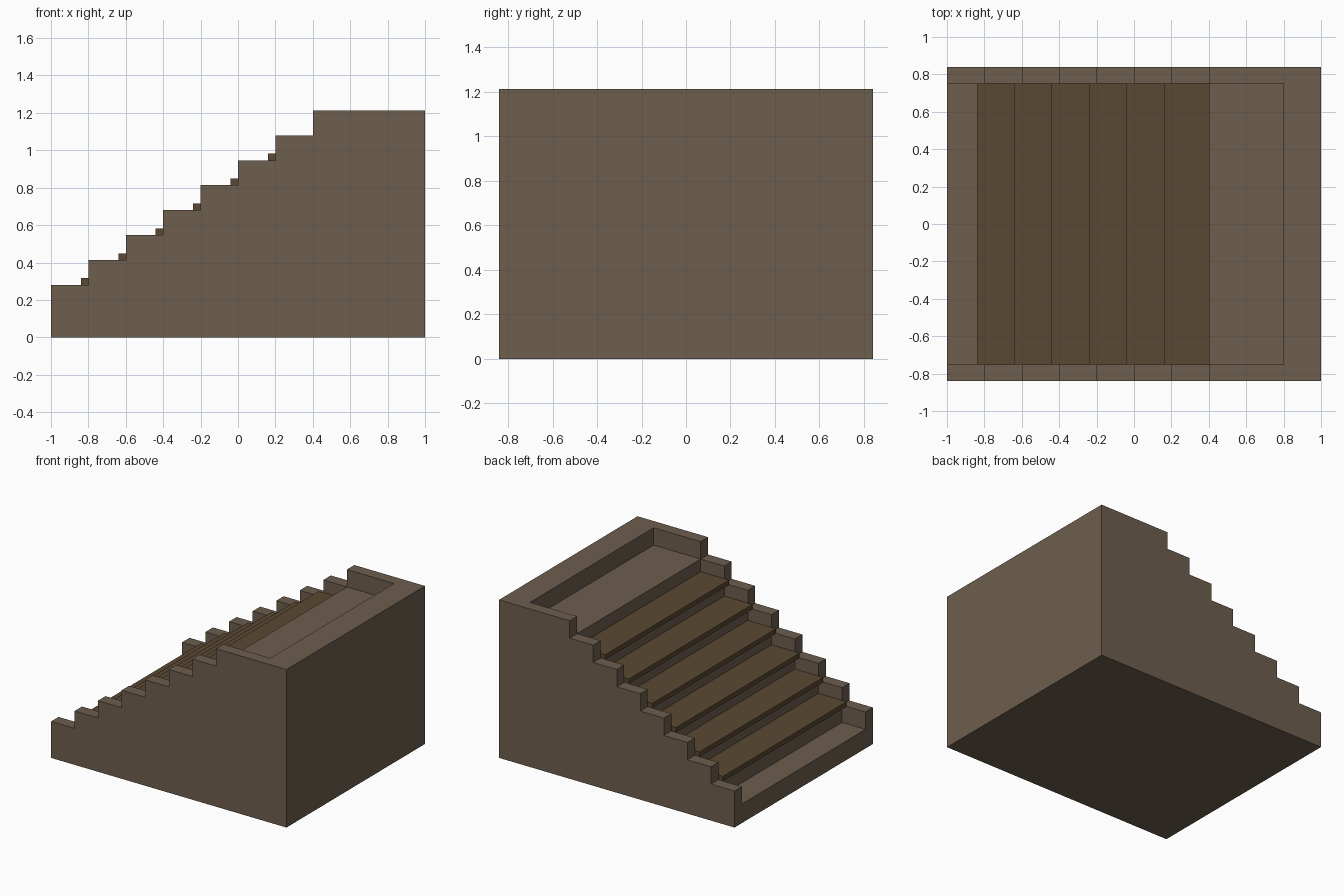
import bpy, bmesh

if "Cube" in bpy.data.objects:
    bpy.data.objects.remove(bpy.data.objects["Cube"])

RUN, RISE, STEPS = 0.2, 0.4 / 3, 8
BASE = 0.28            # height of the lowest wall step


def material(name, rgb):
    m = bpy.data.materials.new(name)
    m.diffuse_color = (*rgb, 1)
    m.use_nodes = True
    m.node_tree.nodes["Principled BSDF"].inputs["Base Color"].default_value = m.diffuse_color
    return m


def extrude_profile(name, pts, half_width, mat):
    """Extrude an x-z outline symmetrically along y."""
    bm = bmesh.new()
    face = bm.faces.new([bm.verts.new((x, -half_width, z)) for x, z in pts])
    ext = bmesh.ops.extrude_face_region(bm, geom=[face])
    verts = [v for v in ext["geom"] if isinstance(v, bmesh.types.BMVert)]
    bmesh.ops.translate(bm, verts=verts, vec=(0, 2 * half_width, 0))
    bmesh.ops.recalc_face_normals(bm, faces=bm.faces)
    mesh = bpy.data.meshes.new(name)
    bm.to_mesh(mesh)
    bm.free()
    mesh.materials.append(mat)
    obj = bpy.data.objects.new(name, mesh)
    bpy.context.collection.objects.link(obj)
    return obj


def stair_line(start_z, first_x, last_x):
    """Zigzag outline climbing from first_x to last_x."""
    pts = []
    for i in range(STEPS):
        z = start_z + i * RISE
        x0 = first_x if i == 0 else -1 + i * RUN
        x1 = last_x if i == STEPS - 1 else -1 + (i + 1) * RUN
        pts += [(x0, z), (x1, z)]
    return pts


stone = material("stone", (0.155, 0.112, 0.076))
wood = material("wood", (0.102, 0.066, 0.033))

# Stepped solid whose outline forms the side walls and back wall
body = extrude_profile("staircase_body",
                       [(-1, 0)] + stair_line(BASE, -1, 1) + [(1, 0)], 0.84, stone)

# Recess one step lower, leaving the walls and a raised back rim
cutter = extrude_profile("recess_cutter",
                         [(-1.2, 2)] + stair_line(BASE - RISE, -1.2, 0.8) + [(0.8, 2)],
                         0.75, stone)
cutter.hide_render = True
mod = body.modifiers.new("recess", 'BOOLEAN')
mod.operation = 'DIFFERENCE'
mod.solver = 'EXACT'
mod.object = cutter
bpy.context.view_layer.objects.active = body
bpy.ops.object.modifier_apply(modifier=mod.name)
bpy.data.objects.remove(cutter)

# Wooden treads with a small overhanging nose
for i in range(6):
    x0, x1 = -0.84 + i * RUN, -0.6 + i * RUN
    z0 = BASE + i * RISE
    z1 = z0 + 0.036
    extrude_profile(f"tread_{i + 1}", [(x0, z0), (x0, z1), (x1, z1), (x1, z0)], 0.75, wood)
